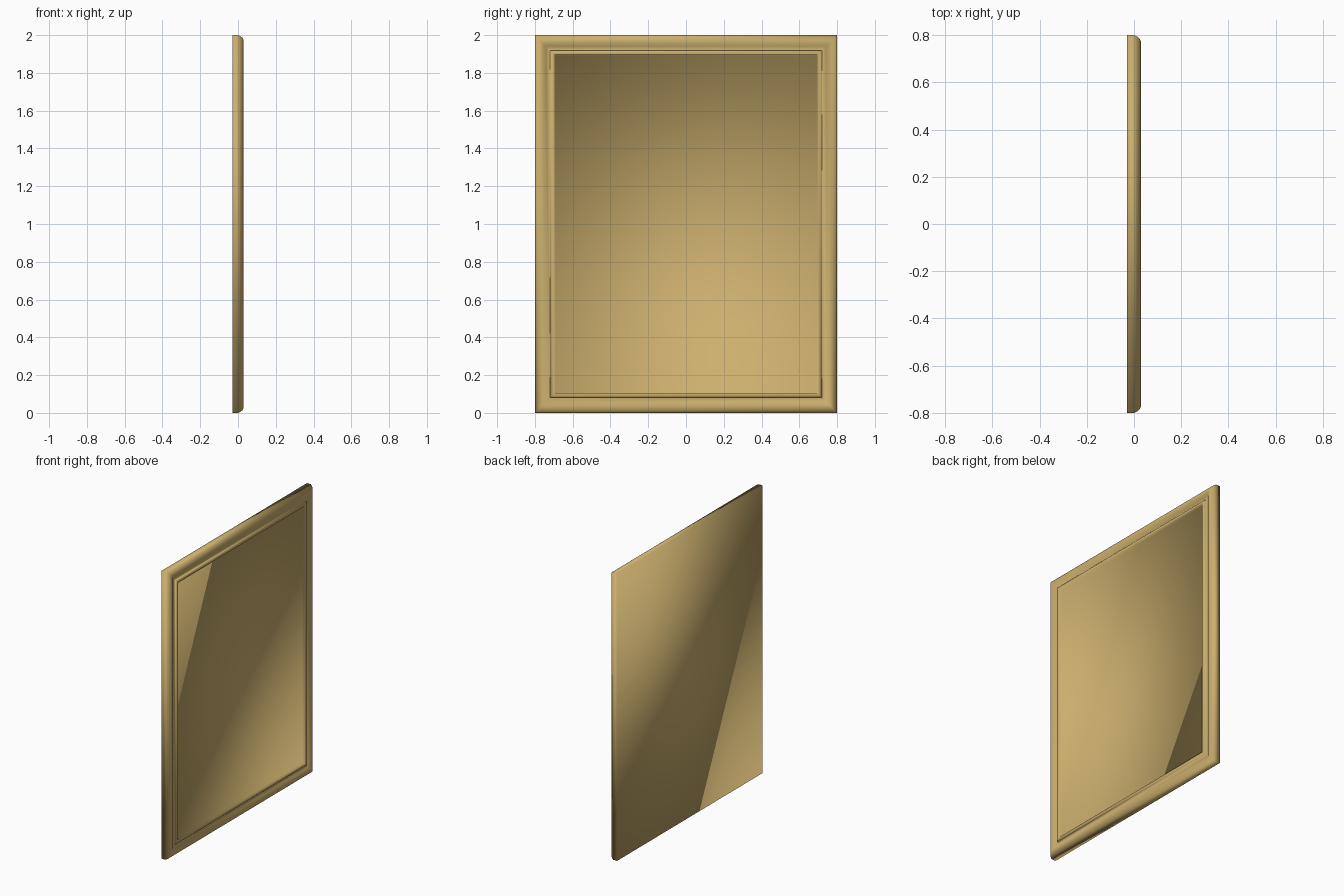
import bpy
import bmesh

cube = bpy.data.objects.get("Cube")
if cube:
    bpy.data.objects.remove(cube, do_unlink=True)

HALF_WIDTH, HEIGHT = 0.8, 2.0

# Moulding cross-section: (inset from the outer edge, depth along x)
PROFILE = [
    (0.0, -0.03), (0.0, 0.0),                                    # outer side
    (0.005, 0.012), (0.013, 0.022), (0.025, 0.029), (0.035, 0.03),  # rounded bead
    (0.048, 0.026), (0.06, 0.018), (0.08, 0.01),                 # cove
    (0.082, 0.022), (0.088, 0.028), (0.097, 0.03), (0.104, 0.027),  # inner lip
    (0.108, 0.012),                                              # panel edge
]

gold = bpy.data.materials.new("antique_gold")
gold.use_nodes = True
colour = (0.60, 0.43, 0.155, 1.0)
gold.diffuse_color = colour
gold.node_tree.nodes["Principled BSDF"].inputs["Base Color"].default_value = colour


def add_ring(bm, inset, x):
    """Rectangular loop of four vertices at the given inset and depth."""
    y, low, high = HALF_WIDTH - inset, inset, HEIGHT - inset
    corners = [(-y, low), (y, low), (y, high), (-y, high)]
    return [bm.verts.new((x, cy, cz)) for cy, cz in corners]


# Sweep the moulding around the rectangle, then close the back and the panel
bm = bmesh.new()
rings = [add_ring(bm, inset, x) for inset, x in PROFILE]
for outer, inner in zip(rings, rings[1:]):
    for i in range(4):
        j = (i + 1) % 4
        bm.faces.new((outer[i], outer[j], inner[j], inner[i]))
bm.faces.new(rings[-1])
bm.faces.new(reversed(rings[0]))
bmesh.ops.recalc_face_normals(bm, faces=bm.faces)
for face in bm.faces:
    face.smooth = True

mesh = bpy.data.meshes.new("framed_panel")
bm.to_mesh(mesh)
bm.free()
mesh.materials.append(gold)
bpy.context.collection.objects.link(bpy.data.objects.new("framed_panel", mesh))
